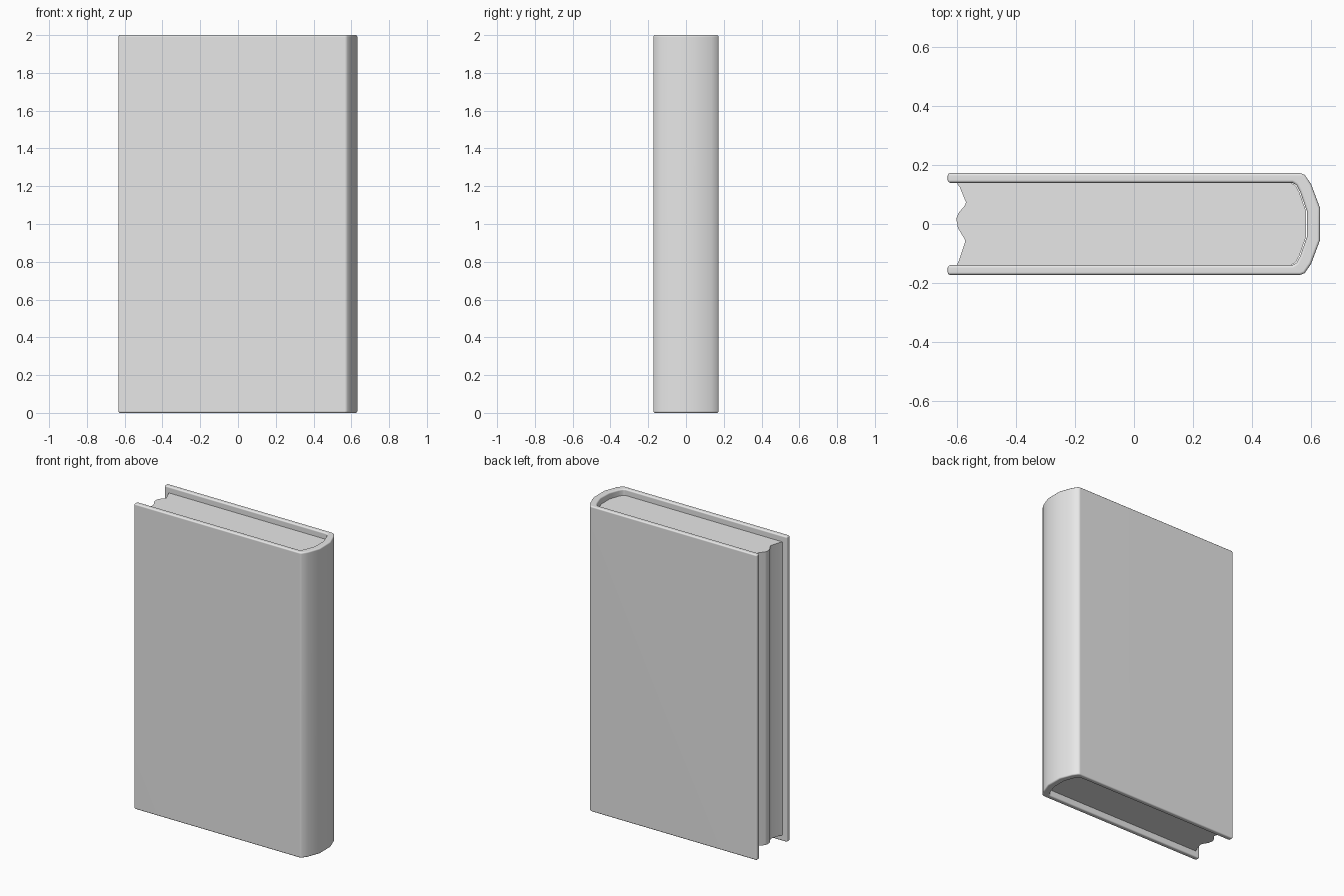
import bpy
import bmesh
import math

if "Cube" in bpy.data.objects:
    bpy.data.objects.remove(bpy.data.objects["Cube"], do_unlink=True)

grey = bpy.data.materials.new("light grey")
grey.use_nodes = True
grey.diffuse_color = (0.8, 0.8, 0.8, 1)
grey.node_tree.nodes["Principled BSDF"].inputs["Base Color"].default_value = (0.8, 0.8, 0.8, 1)


def mirrored(half):
    """Complete a front-to-back open outline with its mirror across y = 0."""
    return half + [(x, -y) for x, y in reversed(half)]


def extrude_outline(name, outline, bottom, top, bevel, smooth):
    """Extrude a plan outline upright, rounding its rim and sharp corners."""
    bm = bmesh.new()
    face = bm.faces.new([bm.verts.new((x, y, bottom)) for x, y in outline])
    moved = bmesh.ops.extrude_face_region(bm, geom=[face])["geom"]
    verts = [v for v in moved if isinstance(v, bmesh.types.BMVert)]
    bmesh.ops.translate(bm, verts=verts, vec=(0, 0, top - bottom))
    bmesh.ops.recalc_face_normals(bm, faces=bm.faces[:])
    if bevel:
        sharp = [e for e in bm.edges if e.calc_face_angle(0) > math.radians(60)]
        bmesh.ops.bevel(bm, geom=sharp, offset=bevel, segments=3,
                        profile=0.5, affect='EDGES', clamp_overlap=True)
    mesh = bpy.data.meshes.new(name)
    bm.to_mesh(mesh)
    bm.free()
    mesh.materials.append(grey)
    obj = bpy.data.objects.new(name, mesh)
    bpy.context.collection.objects.link(obj)
    bpy.ops.object.select_all(action='DESELECT')
    obj.select_set(True)
    bpy.context.view_layer.objects.active = obj
    bpy.ops.object.shade_smooth_by_angle(angle=math.radians(smooth))
    weighted = obj.modifiers.new("Weighted normals", 'WEIGHTED_NORMAL')
    weighted.keep_sharp = True
    return obj


# Cover: two boards joined by a faceted, rounded spine
outer = mirrored([(-0.633, -0.173), (0.565, -0.173), (0.58, -0.167),
                  (0.602, -0.135), (0.632, -0.055)])
inner = mirrored([(-0.633, -0.14), (0.538, -0.14), (0.552, -0.132),
                  (0.565, -0.108), (0.587, -0.045)])
extrude_outline("cover", outer + inner[::-1], 0, 2, 0.009, 40)

# Page block: recessed inside the cover, with a wavy fore edge
spine_side = mirrored([(0.535, -0.139), (0.549, -0.131),
                       (0.562, -0.107), (0.584, -0.045)])
fore_edge = [(-0.602, 0.139), (-0.592, 0.125), (-0.571, 0.074),
             (-0.574, 0.064), (-0.597, 0.036), (-0.604, 0.018),
             (-0.598, -0.014), (-0.575, -0.052), (-0.575, -0.064),
             (-0.594, -0.122), (-0.602, -0.139)]
extrude_outline("page_block", spine_side + fore_edge, 0.04, 1.96, 0, 40)
